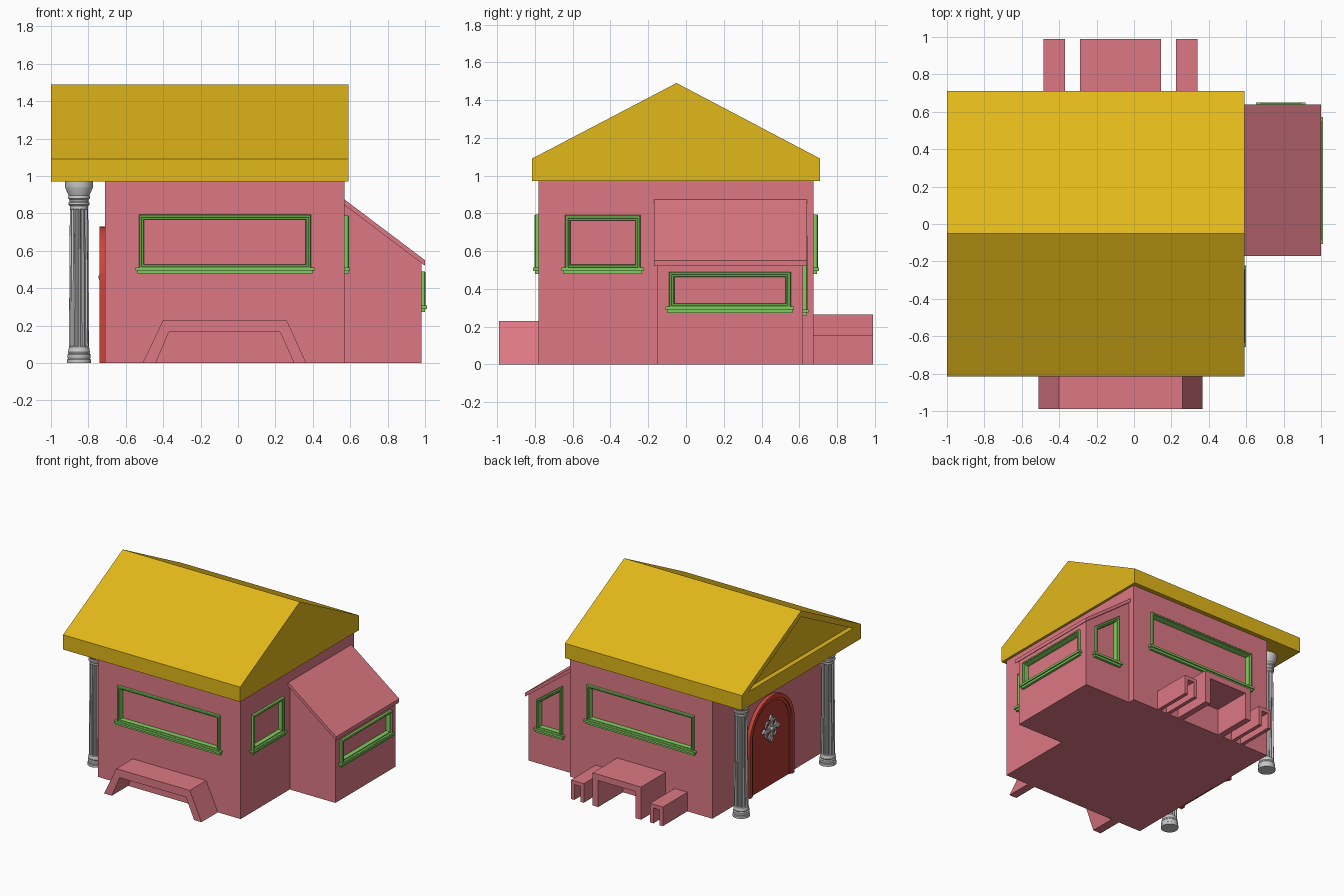
import bpy, bmesh
from math import sin, cos, pi
from mathutils import Vector

if "Cube" in bpy.data.objects:
    bpy.data.objects.remove(bpy.data.objects["Cube"])


def material(name, rgb):
    m = bpy.data.materials.new(name)
    m.diffuse_color = (*rgb, 1)
    m.use_nodes = True
    m.node_tree.nodes["Principled BSDF"].inputs["Base Color"].default_value = m.diffuse_color
    return m


PINK = material("pink_plaster", (0.72, 0.19, 0.23))
GOLD = material("gold_roof", (0.76, 0.48, 0.01))
GREEN = material("green_frame", (0.22, 0.60, 0.11))
RED = material("red_door", (0.60, 0.06, 0.04))
DARK_RED = material("dark_red_panel", (0.42, 0.04, 0.03))


def finish(name, bm, mat=None):
    bmesh.ops.recalc_face_normals(bm, faces=bm.faces)
    me = bpy.data.meshes.new(name)
    bm.to_mesh(me)
    bm.free()
    ob = bpy.data.objects.new(name, me)
    bpy.context.collection.objects.link(ob)
    if mat:
        me.materials.append(mat)
    return ob


# Wall planes: map (across, up, out) to world space
def front(u, v, d): return (u, -0.78 - d, v)
def back(u, v, d): return (u, 0.675 + d, v)
def right(u, v, d): return (0.57 + d, u, v)
def left(u, v, d): return (-0.71 - d, u, v)
def annex_right(u, v, d): return (0.98 + d, u, v)
def annex_back(u, v, d): return (u, 0.62 + d, v)
def along_y(u, v, d): return (u, d, v)
def along_x(u, v, d): return (d, u, v)


def rect(u0, u1, v0, v1):
    return [(u0, v0), (u1, v0), (u1, v1), (u0, v1)]


def prism(name, pts, plane, d0, d1, mat):
    bm = bmesh.new()
    a = [bm.verts.new(plane(u, v, d0)) for u, v in pts]
    b = [bm.verts.new(plane(u, v, d1)) for u, v in pts]
    bm.faces.new(a)
    bm.faces.new(b)
    for i in range(len(pts)):
        bm.faces.new((a[i - 1], a[i], b[i], b[i - 1]))
    return finish(name, bm, mat)


def inset(pts, w):
    """Mitred inset of a counter-clockwise outline."""
    out = []
    for i, p in enumerate(pts):
        p = Vector(p)
        e0 = (p - Vector(pts[i - 1])).normalized()
        e1 = (Vector(pts[(i + 1) % len(pts)]) - p).normalized()
        n0, n1 = Vector((-e0.y, e0.x)), Vector((-e1.y, e1.x))
        q = p + (n0 + n1) * w / (1 + n0.dot(n1))
        out.append((q.x, q.y))
    return out


def moulding(name, pts, plane, profile, mat):
    """Closed frame: profile of (inset, depth) swept round an outline."""
    bm = bmesh.new()
    loops = [[bm.verts.new(plane(u, v, d)) for u, v in inset(pts, w)] for w, d in profile]
    for k in range(len(loops)):
        a, b = loops[k - 1], loops[k]
        for i in range(len(pts)):
            bm.faces.new((a[i - 1], a[i], b[i], b[i - 1]))
    return finish(name, bm, mat)


def cut(target, cutter):
    cutter.hide_render = True
    cutter.hide_viewport = True
    m = target.modifiers.new("cut", "BOOLEAN")
    m.object = cutter
    m.solver = "EXACT"


FRAME = [(0, 0), (0, 0.018), (0.005, 0.023), (0.014, 0.023), (0.017, 0.012),
         (0.024, 0.012), (0.028, 0.005), (0.028, -0.02), (0.02, -0.02)]


def window(name, pts, plane, wall):
    cut(wall, prism(name + "_cutter", inset(pts, 0.022), plane, -0.02, 0.05, PINK))
    moulding(name + "_frame", pts, plane, FRAME, GREEN)
    u0, u1, z = min(p[0] for p in pts), max(p[0] for p in pts), pts[0][1]
    prism(name + "_sill", rect(u0 - 0.018, u1 + 0.018, z - 0.005, z + 0.012), plane, -0.01, 0.03, GREEN)
    prism(name + "_sill_trim", rect(u0 - 0.008, u1 + 0.008, z - 0.022, z - 0.005), plane, -0.01, 0.02, GREEN)


# Main walls and lean-to annex
house = prism("house_walls", rect(-0.71, 0.57, 0, 0.98), along_y, -0.78, 0.675, PINK)
annex = prism("annex_walls", [(0.569, 0), (0.98, 0), (0.98, 0.54), (0.569, 0.85)], along_y, -0.15, 0.62, PINK)
prism("annex_roof", [(0.569, 0.845), (1, 0.52), (1, 0.55), (0.569, 0.875)], along_y, -0.17, 0.64, PINK)

# Gable roof with a sunken triangle over the porch
roof = prism("main_roof", [(-0.815, 0.97), (0.71, 0.97), (0.71, 1.09), (-0.05, 1.49), (-0.815, 1.09)],
             along_x, -1, 0.59, GOLD)
cut(roof, prism("gable_cutter", [(-0.72, 1.09), (0.62, 1.09), (-0.05, 1.44)], along_x, -1.1, -0.96, GOLD))

# Windows
window("front_window", rect(-0.53, 0.39, 0.50, 0.795), front, house)
window("back_window", rect(-0.55, 0.41, 0.50, 0.795), back, house)
window("side_window", rect(-0.64, -0.24, 0.50, 0.79), right, house)
window("annex_window", rect(-0.09, 0.555, 0.295, 0.49), annex_right, annex)
window("annex_back_window", [(0.67, 0.28), (0.90, 0.28), (0.90, 0.52), (0.67, 0.69)], annex_back, annex)

# Arched door
DOOR_Y = -0.05
arch = [(DOOR_Y - 0.285, 0), (DOOR_Y + 0.285, 0)]
arch += [(DOOR_Y + 0.285 * cos(pi * i / 24), 0.445 + 0.285 * sin(pi * i / 24)) for i in range(25)]


def arch_outline(r):
    return [(DOOR_Y + r * cos(pi * i / 24), 0.445 + r * sin(pi * i / 24)) for i in range(25)]


def arch_band(name, r0, r1, depth):
    o = [(DOOR_Y + r1, 0)] + arch_outline(r1) + [(DOOR_Y - r1, 0)]
    i = [(DOOR_Y + r0, 0)] + arch_outline(r0) + [(DOOR_Y - r0, 0)]
    prism(name, o + i[::-1], left, -0.005, depth, RED)


arch_band("door_frame_outer", 0.255, 0.285, 0.03)
arch_band("door_frame_inner", 0.235, 0.256, 0.02)
prism("door_panel", [(DOOR_Y + 0.24, 0)] + arch_outline(0.24) + [(DOOR_Y - 0.24, 0)], left, -0.005, 0.012, DARK_RED)


def smooth(ob):
    bpy.ops.object.select_all(action="DESELECT")
    ob.select_set(True)
    bpy.context.view_layer.objects.active = ob
    bpy.ops.object.shade_smooth_by_angle(angle=0.6)


# Door ornament: a wrought cross with looped arms
for k in range(4):
    a = k * pi / 2
    bpy.ops.mesh.primitive_torus_add(major_radius=0.026, minor_radius=0.008, major_segments=16, minor_segments=6,
                                     location=(-0.727, DOOR_Y + 0.055 * cos(a + pi / 4), 0.46 + 0.055 * sin(a + pi / 4)),
                                     rotation=(0, pi / 2, 0))
    bpy.context.object.name = "ornament_loop"
    smooth(bpy.context.object)
    c, s = cos(a), sin(a)
    leaf = [(0, -0.010), (0.06, -0.008), (0.08, -0.022), (0.115, 0), (0.08, 0.022), (0.06, 0.008), (0, 0.010)]
    prism("ornament_arm", [(DOOR_Y + u * c - v * s, 0.46 + u * s + v * c) for u, v in leaf], left, 0.01, 0.026, None)
bpy.ops.mesh.primitive_uv_sphere_add(segments=16, ring_count=8, radius=0.022, location=(-0.724, DOOR_Y, 0.46))
bpy.context.object.name = "ornament_boss"
smooth(bpy.context.object)

# Fluted porch columns: (radius, height, fluted)
COLUMN = [(0.064, 0, 0), (0.064, 0.018, 0), (0.058, 0.022, 0), (0.062, 0.032, 0), (0.062, 0.045, 0),
          (0.056, 0.052, 0), (0.059, 0.06, 0), (0.056, 0.07, 0), (0.054, 0.085, 0), (0.054, 0.09, 1),
          (0.049, 0.82, 1), (0.049, 0.825, 0), (0.049, 0.84, 0), (0.056, 0.847, 0), (0.056, 0.858, 0),
          (0.050, 0.863, 0), (0.050, 0.872, 0), (0.058, 0.88, 0), (0.058, 0.89, 0), (0.056, 0.897, 0),
          (0.073, 0.935, 0), (0.075, 0.945, 0), (0.075, 0.975, 0)]
for y in (0.505, -0.605):
    bm = bmesh.new()
    n = 48
    rings = []
    for r, z, flute in COLUMN:
        ring = []
        for i in range(n):
            rr = r - 0.010 * flute * (0, 0, 0.8, 0.8)[i % 4]
            ring.append(bm.verts.new((-0.85 + rr * cos(2 * pi * i / n), y + rr * sin(2 * pi * i / n), z)))
        rings.append(ring)
    for a, b in zip(rings, rings[1:]):
        for i in range(n):
            bm.faces.new((a[i - 1], a[i], b[i], b[i - 1]))
    bm.faces.new(rings[0])
    bm.faces.new(rings[-1])
    smooth(finish("porch_column", bm))

# Front bench with splayed legs
prism("front_bench", [(-0.51, 0), (-0.40, 0.23), (0.26, 0.23), (0.365, 0), (0.30, 0),
                      (0.225, 0.165), (-0.37, 0.165), (-0.44, 0)], along_y, -0.99, -0.775, PINK)


# Back table and stools
def stool(name, x0, x1, h, t):
    prism(name, [(x0, 0), (x0, h), (x1, h), (x1, 0), (x1 - t, 0), (x1 - t, h - t), (x0 + t, h - t), (x0 + t, 0)],
          along_y, 0.67, 0.99, PINK)


stool("back_table", -0.29, 0.145, 0.265, 0.05)
stool("back_stool_left", -0.485, -0.37, 0.155, 0.03)
stool("back_stool_right", 0.225, 0.34, 0.155, 0.03)
